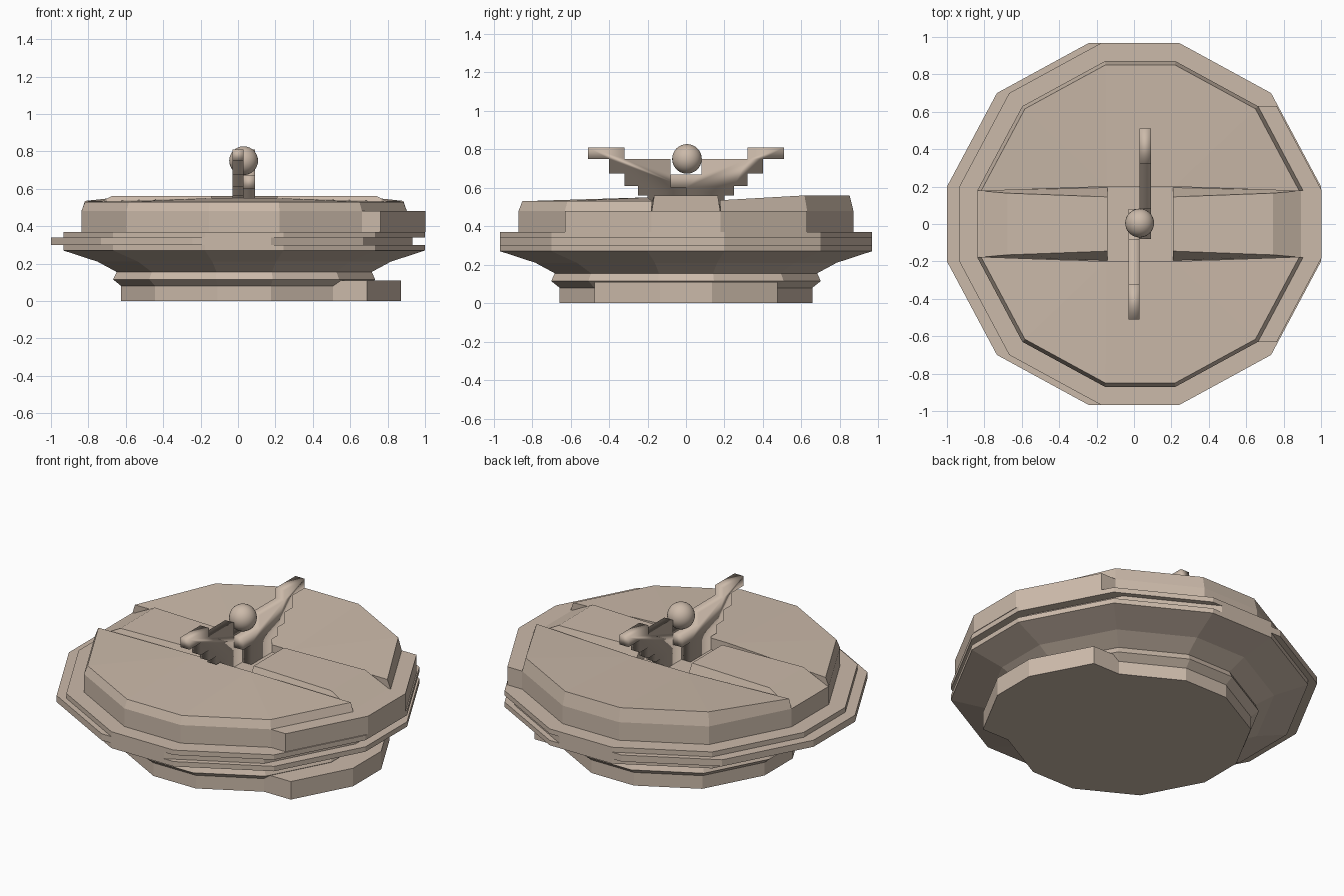
import bpy, bmesh
from mathutils import Vector

cube = bpy.data.objects.get("Cube")
if cube:
    bpy.data.objects.remove(cube, do_unlink=True)

mat = bpy.data.materials.new("warm beige")
mat.use_nodes = True
COLOUR = (0.60, 0.49, 0.40, 1)
mat.diffuse_color = COLOUR
mat.node_tree.nodes["Principled BSDF"].inputs["Base Color"].default_value = COLOUR

CX = 0.033          # body axis sits slightly off centre
QUARTER = [(0.967, 0.2), (0.7, 0.7), (0.21, 0.967)]
HALF = QUARTER + [(-x, y) for x, y in reversed(QUARTER)]
OUTLINE = HALF + [(-x, -y) for x, y in HALF]


def finish(name, bm, smooth=False):
    bmesh.ops.recalc_face_normals(bm, faces=bm.faces)
    mesh = bpy.data.meshes.new(name)
    bm.to_mesh(mesh)
    bm.free()
    mesh.materials.append(mat)
    for p in mesh.polygons:
        p.use_smooth = smooth
    obj = bpy.data.objects.new(name, mesh)
    bpy.context.collection.objects.link(obj)
    return obj


def loft(name, rings, smooth=False):
    """Skin a stack of point rings and cap both ends."""
    bm = bmesh.new()
    loops = [[bm.verts.new(p) for p in ring] for ring in rings]
    n = len(loops[0])
    for a, b in zip(loops, loops[1:]):
        for i in range(n):
            j = (i + 1) % n
            bm.faces.new((a[i], a[j], b[j], b[i]))
    bm.faces.new(loops[0])
    bm.faces.new(loops[-1])
    return finish(name, bm, smooth)


def disc(name, profile, cx=CX):
    """Twelve-sided body from (scale, height) pairs."""
    return loft(name, [[(cx + x * s, y * s, z) for x, y in OUTLINE] for s, z in profile])


def side_step(name, scale, shift, z0, z1):
    """Part of the outline pushed outward on the left side."""
    pts = [(0.0, 0.7 * scale)]
    pts += [(x * scale + shift, y * scale) for x, y in (QUARTER[1], QUARTER[0])]
    pts += [(x, -y) for x, y in reversed(pts)]
    return loft(name, [[(CX + x, y, z) for x, y in pts] for z in (z0, z1)])


# Foot, collar and flared underside
disc("foot", [(0.68, 0), (0.68, 0.08)])
side_step("foot_step", 0.68, 0.18, 0, 0.11)
disc("flared_bowl", [(0.68, 0.08), (0.725, 0.115), (0.705, 0.155),
                     (0.81, 0.21), (1, 0.27), (1, 0.30)])

# Rim layers, the middle one offset
disc("rim_middle", [(1, 0.30), (1, 0.34)], -CX)
disc("rim_upper", [(1, 0.34), (1, 0.37)])

# Upper drum with its outward step
disc("drum", [(0.9, 0.37), (0.9, 0.48)])
side_step("drum_step", 0.9, 0.1, 0.37, 0.48)


def deck(name, side, rim, corner, middle):
    """Bevelled half plate on top of the drum."""
    bm = bmesh.new()
    low, top = [], []
    for x, y in HALF:
        h = rim if y > 0.5 else corner
        low.append(bm.verts.new((CX + x * 0.9, side * y * 0.9, 0.48)))
        top.append(bm.verts.new((CX + x * 0.88, side * y * 0.88, h)))
    for x in (-0.18, 0.18):
        low.append(bm.verts.new((CX + x, side * 0.2, 0.48)))
        top.append(bm.verts.new((CX + x, side * 0.2, middle)))
    n = len(low)
    for i in range(n):
        j = (i + 1) % n
        bm.faces.new((low[i], low[j], top[j], top[i]))
    for ids in ((7, 0, 1), (7, 1, 2), (7, 2, 3, 6), (6, 3, 4), (6, 4, 5)):
        bm.faces.new([top[i] for i in ids])
    bm.faces.new(low)
    return finish(name, bm)


deck("front_deck", -1, 0.53, 0.53, 0.55)
deck("back_deck", 1, 0.56, 0.535, 0.525)

# Tapered bars lying in the channel between the decks
for name, s in (("left_bar", 1), ("right_bar", -1)):
    def bar_ring(inner, outer, w_in, w_out, z):
        return [(CX + s * inner, -w_in, z), (CX + s * outer, -w_out, z),
                (CX + s * outer, w_out, z), (CX + s * inner, w_in, z)]
    loft(name, [bar_ring(0.175, 0.86, 0.195, 0.178, 0.48),
                bar_ring(0.175, 0.71, 0.145, 0.165, 0.56)])

# Stepped wings, side by side and facing opposite ways
WING = [(-0.08, 0.60), (-0.08, 0.67), (0.08, 0.67), (0.08, 0.75), (0.32, 0.75),
        (0.32, 0.81), (0.51, 0.81), (0.51, 0.75), (0.40, 0.75), (0.40, 0.675),
        (0.32, 0.675), (0.32, 0.61), (0.25, 0.61), (0.25, 0.56), (0.2, 0.56),
        (0.2, 0.48), (0.0, 0.48), (0.0, 0.60)]
for name, s in (("back_wing", 1), ("front_wing", -1)):
    x0 = 0.03
    loft(name, [[(x, s * t, z) for t, z in WING] for x in (x0, x0 + s * 0.06)], True)

# Ball between the wings
bm = bmesh.new()
bmesh.ops.create_uvsphere(bm, u_segments=32, v_segments=16, radius=0.077)
bmesh.ops.translate(bm, verts=bm.verts, vec=Vector((0.03, 0.005, 0.75)))
finish("ball", bm, True)
